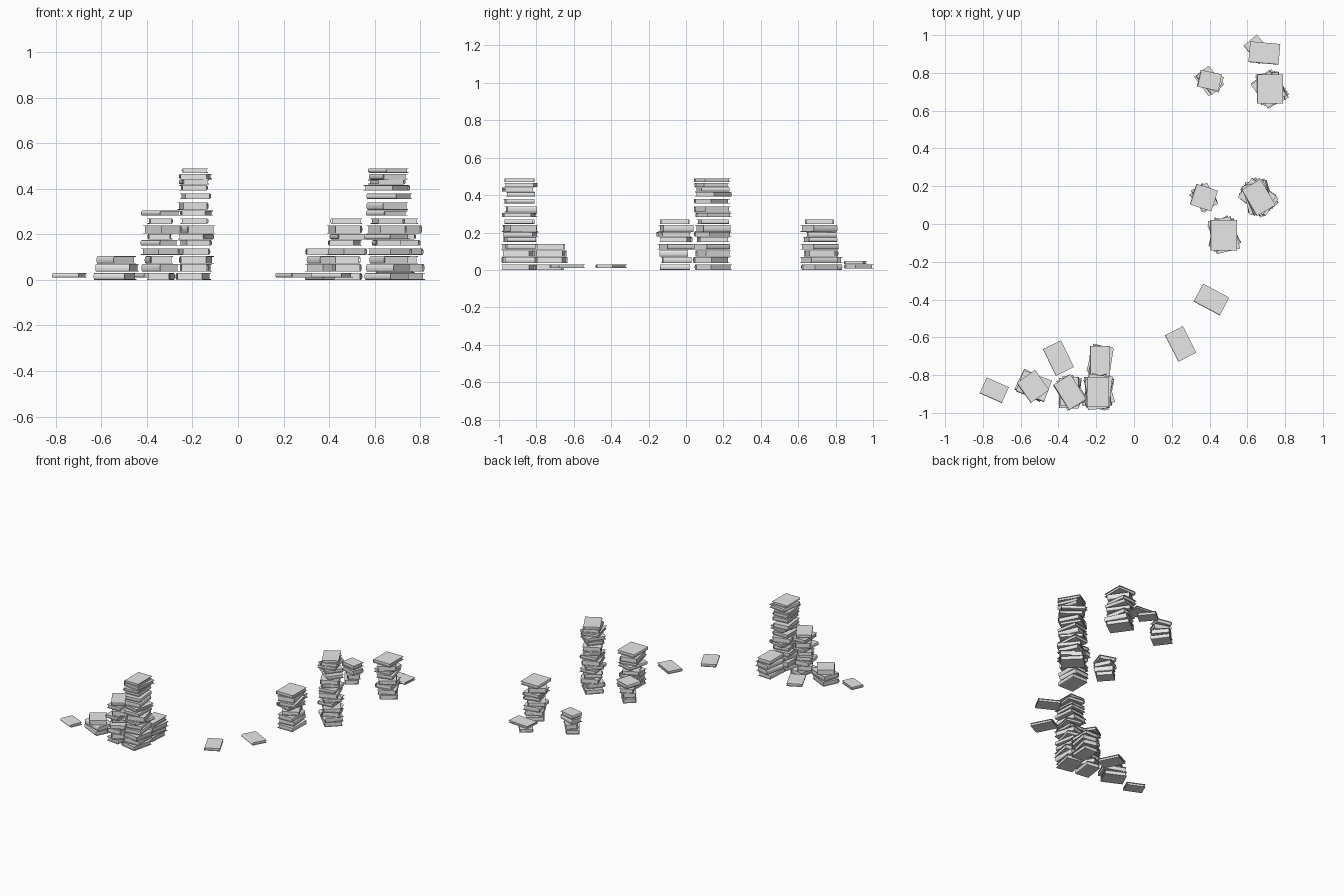
import bpy, bmesh, math, random
from mathutils import Matrix

random.seed(4)

cube = bpy.data.objects.get("Cube")
if cube:
    bpy.data.objects.remove(cube, do_unlink=True)

grey = bpy.data.materials.new("plain_grey")
grey.use_nodes = True
grey.diffuse_color = (0.8, 0.8, 0.8, 1)
grey.node_tree.nodes["Principled BSDF"].inputs["Base Color"].default_value = (0.8, 0.8, 0.8, 1)


def prism(bm, profile, y0, y1):
    """Extrude an xz profile along y and return its vertices."""
    a = [bm.verts.new((x, y0, z)) for x, z in profile]
    b = [bm.verts.new((x, y1, z)) for x, z in profile]
    n = len(profile)
    bm.faces.new(a)
    bm.faces.new(b[::-1])
    for i in range(n):
        j = (i + 1) % n
        bm.faces.new((a[j], a[i], b[i], b[j]))
    return a + b


def arc(x, h, bulge):
    """Rounded spine from the top to the bottom at a given inset."""
    steps = 6
    return [(x - bulge * math.sin(math.pi * i / steps), h * math.cos(math.pi * i / steps))
            for i in range(steps + 1)]


def add_book(bm, w, l, z0, z1, x, y, angle):
    """C-shaped cover with a rounded spine around an inset page block."""
    h, t, bulge = (z1 - z0) / 2, 0.003, 0.007
    back = -w / 2 + bulge
    outer = [(w / 2, h)] + arc(back, h, bulge) + [(w / 2, -h)]
    inner = [(w / 2, h - t)] + arc(back, h - t, bulge - t) + [(w / 2, t - h)]
    verts = prism(bm, outer + inner[::-1], -l / 2, l / 2)
    # page block
    e, p = w / 2 - 0.006, h - t
    verts += prism(bm, [(e, p), (back, p), (back, -p), (e, -p)], 0.006 - l / 2, l / 2 - 0.006)
    place = Matrix.Translation((x, y, (z0 + z1) / 2)) @ Matrix.Rotation(math.radians(angle), 4, "Z")
    bmesh.ops.transform(bm, matrix=place, verts=verts)


# Bottom and top height of each layer in a pile
LAYERS = [(0, .03), (.036, .07), (.071, .104), (.11, .138), (.15, .175),
          (.178, .202), (.204, .24), (.246, .27), (.282, .304), (.308, .34),
          (.355, .38), (.392, .416), (.42, .44), (.442, .466), (.47, .49)]

BIG, MID, SMALL = (.125, .16), (.107, .157), (.092, .128)

# name, x, y, layers, size of lower books, size of top book, base angle, top angle
PILES = [
    ("tall_front_pile", -.19, -.89, 15, BIG, (.115, .16), 0, 0),
    ("medium_front_pile", -.34, -.89, 9, MID, MID, 15, 32),
    ("short_front_pile", -.18, -.725, 4, MID, MID, 0, 0),
    ("low_front_pile", -.535, -.86, 3, BIG, (.12, .13), 50, 35),
    ("tall_middle_pile", .66, .14, 15, BIG, (.115, .16), 30, 30),
    ("short_middle_pile", .37, .14, 4, SMALL, (.12, .115), 40, -18),
    ("medium_middle_pile", .475, -.06, 8, BIG, (.14, .16), 8, 0),
    ("medium_back_pile", .72, .715, 8, BIG, (.14, .155), 12, 0),
    ("short_back_pile", .40, .76, 4, SMALL, (.115, .09), 50, -12),
    ("single_book_left", -.74, -.88, 1, SMALL, SMALL, 66, 66),
    ("single_book_inner", -.40, -.71, 1, MID, MID, 26, 26),
    ("single_book_front", .247, -.635, 1, MID, MID, 27, 27),
    ("single_book_right", .41, -.40, 1, MID, MID, 62, 62),
]


def finish(name, bm):
    bmesh.ops.recalc_face_normals(bm, faces=bm.faces)
    mesh = bpy.data.meshes.new(name)
    bm.to_mesh(mesh)
    bm.free()
    mesh.materials.append(grey)
    bpy.context.collection.objects.link(bpy.data.objects.new(name, mesh))


for name, x, y, count, size, top_size, base, top in PILES:
    bm = bmesh.new()
    for i, (z0, z1) in enumerate(LAYERS[:count]):
        if count == 1:
            z0 = .01
        if i == count - 1:
            add_book(bm, *top_size, z0, z1, x, y, top)
            continue
        # lower books are turned and shifted a little, some with the spine reversed
        angle = base + random.uniform(-24, 24) + random.choice((0, 180))
        w, l = (s * random.uniform(.93, 1.03) for s in size)
        add_book(bm, w, l, z0, z1, x + random.uniform(-.008, .008),
                 y + random.uniform(-.008, .008), angle)
    finish(name, bm)

# Pair of books at the far back
bm = bmesh.new()
add_book(bm, *SMALL, .008, .03, .656, .924, 40)
add_book(bm, .11, .16, .031, .048, .69, .905, 85)
finish("back_pair", bm)
